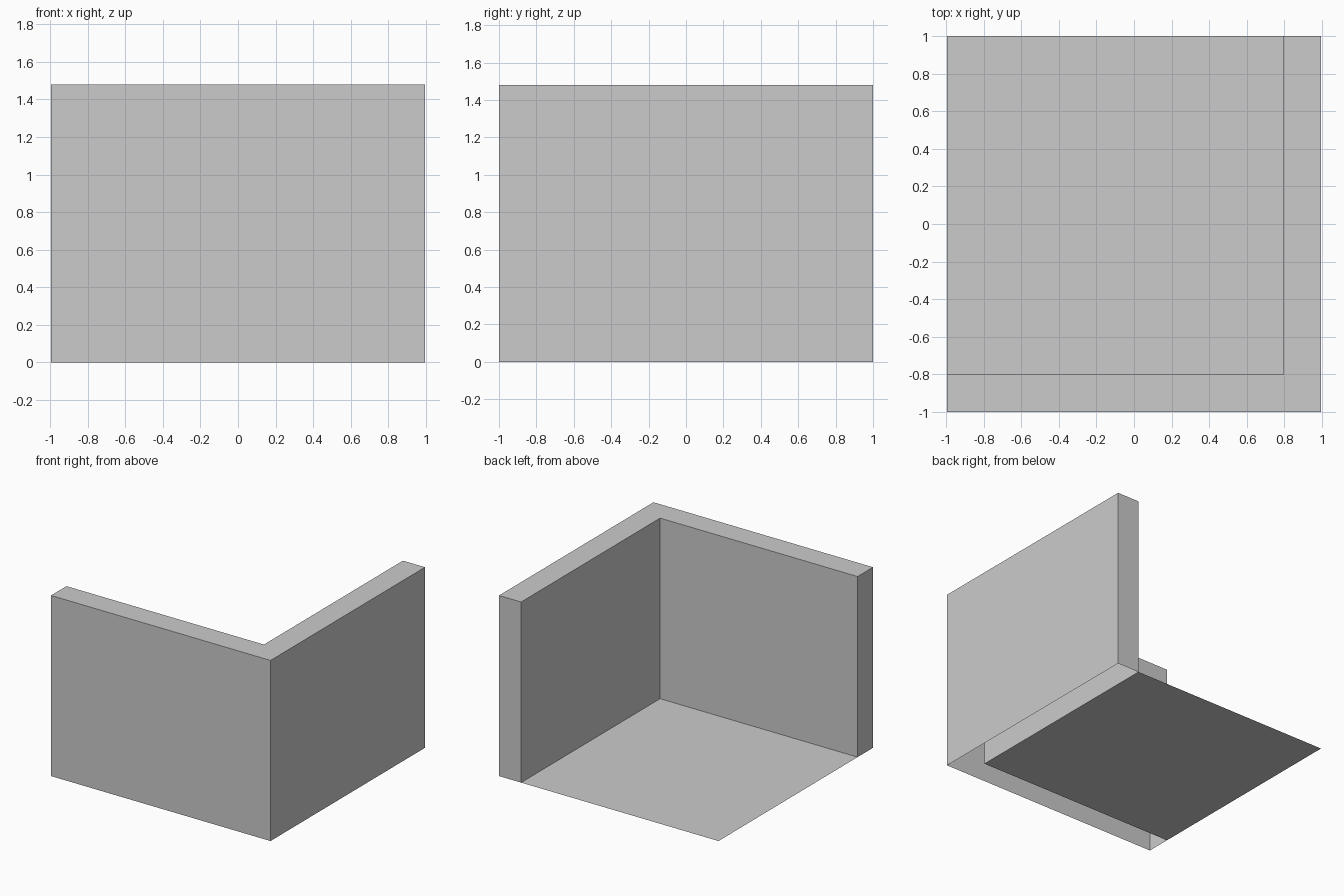
import bpy
import bmesh

if "Cube" in bpy.data.objects:
    bpy.data.objects.remove(bpy.data.objects["Cube"])

HX, HY = 0.995, 1.0     # half extents
T, H = 0.2, 1.48        # wall thickness, wall height


def make_object(name, outline, z, height=0.0):
    """Flat outline (counter-clockwise); with a height, a shell that is open underneath."""
    bm = bmesh.new()
    face = bm.faces.new([bm.verts.new((x, y, z)) for x, y in outline])
    if height:
        # Extruding a face region leaves the base behind: keep it only as the open rim
        res = bmesh.ops.extrude_edge_only(bm, edges=face.edges[:])
        top = [v for v in res["geom"] if isinstance(v, bmesh.types.BMVert)]
        rim = [e for e in res["geom"] if isinstance(e, bmesh.types.BMEdge)]
        bmesh.ops.translate(bm, verts=top, vec=(0, 0, height))
        bmesh.ops.contextual_create(bm, geom=rim)
        bmesh.ops.recalc_face_normals(bm, faces=bm.faces[:])
        bmesh.ops.delete(bm, geom=[face], context='FACES_ONLY')
    mesh = bpy.data.meshes.new(name)
    bm.to_mesh(mesh)
    bm.free()
    obj = bpy.data.objects.new(name, mesh)
    bpy.context.collection.objects.link(obj)
    return obj


# Corner walls: front and right side, L-shaped in plan, hollow and open at the bottom
make_object("corner_walls", [(-HX, -HY), (HX, -HY), (HX, HY), (HX - T, HY),
                             (HX - T, -HY + T), (-HX, -HY + T)], 0.0, H)

# Floor: single flat sheet inside the corner
make_object("floor", [(-HX, -HY + T), (HX - T, -HY + T), (HX - T, HY), (-HX, HY)], 0.0)
